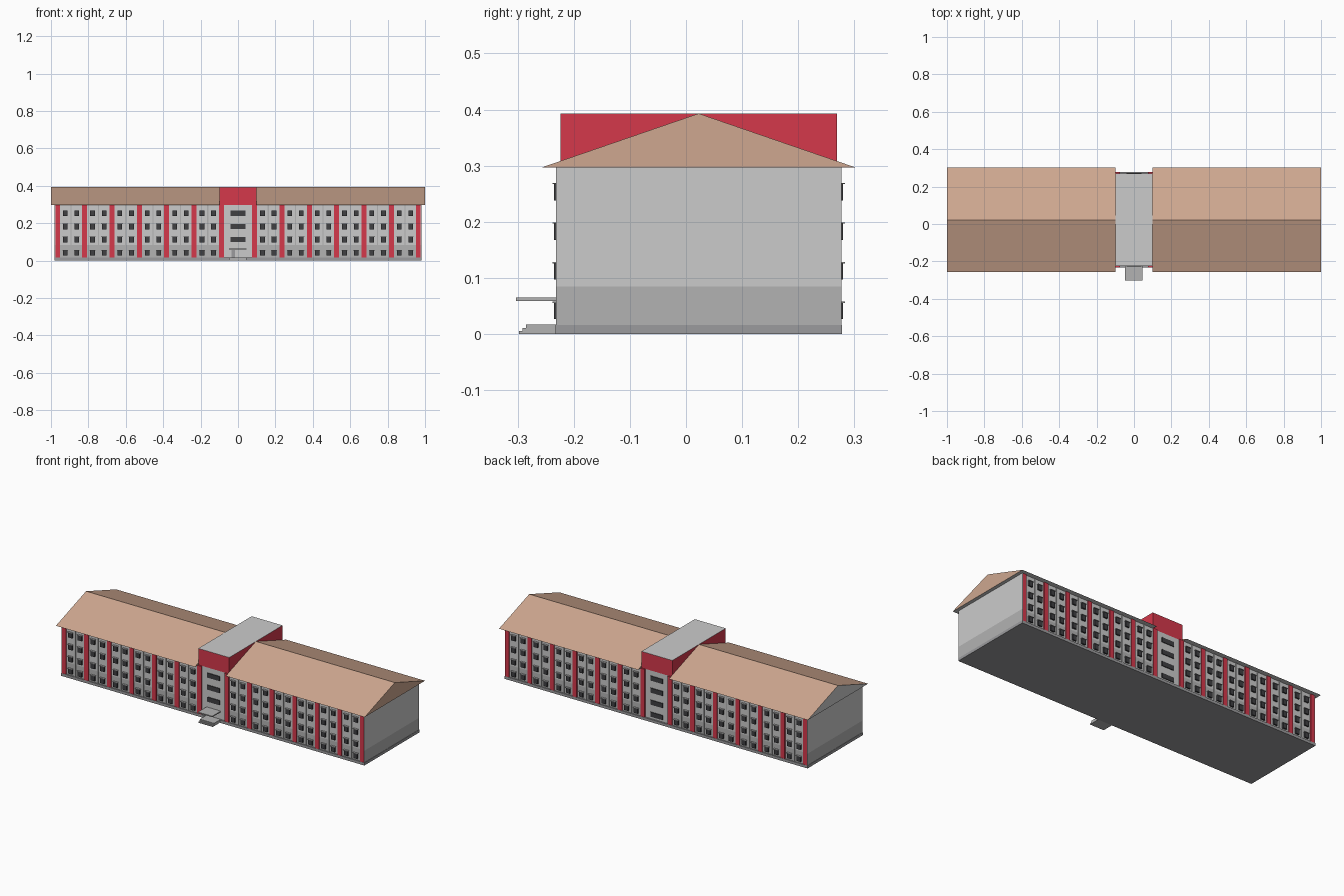
import bpy, bmesh

if "Cube" in bpy.data.objects:
    bpy.data.objects.remove(bpy.data.objects["Cube"])

YC = 0.0225      # depth centre of the main block
H0, H1 = 0.016, 0.297
RIDGE = 0.393


def mat(name, r, g, b):
    m = bpy.data.materials.new(name)
    m.diffuse_color = (r, g, b, 1)
    m.use_nodes = True
    m.node_tree.nodes["Principled BSDF"].inputs["Base Color"].default_value = m.diffuse_color
    return m


RED = mat("red", 0.66, 0.04, 0.07)
ROOF = mat("roof_brown", 0.62, 0.39, 0.28)
BLACK = mat("dark_glass", 0.05, 0.05, 0.055)
LIGHT = mat("light_grey", 0.72, 0.72, 0.72)
MID = mat("mid_grey", 0.60, 0.60, 0.60)
DARK = mat("dark_grey", 0.45, 0.45, 0.45)
PLINTH = mat("plinth_grey", 0.33, 0.33, 0.34)


def boxes(name, items, material):
    """One object from boxes given as (x0, x1, y0, y1, z0, z1)."""
    bm = bmesh.new()
    for x0, x1, y0, y1, z0, z1 in items:
        vs = bmesh.ops.create_cube(bm, size=1)["verts"]
        for v in vs:
            v.co.x = x1 if v.co.x > 0 else x0
            v.co.y = y1 if v.co.y > 0 else y0
            v.co.z = z1 if v.co.z > 0 else z0
    me = bpy.data.meshes.new(name)
    bm.to_mesh(me)
    bm.free()
    ob = bpy.data.objects.new(name, me)
    bpy.context.collection.objects.link(ob)
    me.materials.append(material)
    return ob


def both_faces(x0, x1, d0, d1, z0, z1):
    """Front and back copies; d is the distance from the depth centre."""
    return [(x0, x1, YC - d1, YC - d0, z0, z1),
            (x0, x1, YC + d0, YC + d1, z0, z1)]


# Plinth
boxes("plinth", [(-0.982, 0.982, YC - 0.2555, YC + 0.2555, 0, H0)], PLINTH)

# Wing walls in three tonal bands, with full-depth end walls
for name, z0, z1, m in (("lower_wall", H0, 0.085, DARK),
                        ("middle_wall", 0.085, 0.225, MID),
                        ("upper_wall", 0.225, H1, LIGHT)):
    parts = []
    for s in (-1, 1):
        a, b = sorted((s * 0.1, s * 0.977))
        parts.append((a, b, YC - 0.249, YC + 0.249, z0, z1))
        a, b = sorted((s * 0.977, s * 0.98))
        parts.append((a, b, YC - 0.2545, YC + 0.2545, z0, z1))
    boxes(name, parts, m)

# Red pillars, bay dividers and windows
FLOORS = [0.0265 + 0.0705 * i for i in range(4)]
STEP, FIRST, HALF = 0.1463, 0.0885, 0.0135
pillars, dividers, windows, hoods = [], [], [], []
for s in (-1, 1):
    for i in range(7):
        c = s * (FIRST + STEP * i)
        a, b = c - HALF, c + HALF
        if i == 6:
            a, b = max(a, -0.977), min(b, 0.977)
        pillars += both_faces(a, b, 0.24, 0.2545, H0, H1)
        if i == 6:
            continue
        m = c + s * STEP / 2
        dividers += both_faces(m - 0.003, m + 0.003, 0.24, 0.2535, H0, H1)
        for w in (m - 0.031, m + 0.031):
            for z in FLOORS:
                windows += both_faces(w - 0.0125, w + 0.0125, 0.245, 0.2575, z, z + 0.029)
                hoods += both_faces(w - 0.0155, w + 0.0155, 0.245, 0.2605, z + 0.029, z + 0.0315)
boxes("red_pillars", pillars, RED)
boxes("bay_dividers", dividers, DARK)

# Central stair tower: grey shaft, red crown, grey flat roof
boxes("tower_shaft", [(-0.1, 0.1, YC - 0.2465, YC + 0.2465, H0, H1)], LIGHT)
boxes("tower_crown", [(-0.1, 0.1, YC - 0.2465, YC + 0.2465, H1, RIDGE - 0.001)], RED)
boxes("tower_roof", [(-0.1, 0.1, YC - 0.2465, YC + 0.2465, RIDGE - 0.001, RIDGE)], LIGHT)
for i, z in enumerate(FLOORS):
    pair = both_faces(-0.04, 0.04, 0.24, 0.251, z + 0.002, z + 0.029)
    windows += pair if i else pair[1:]
boxes("windows", windows, BLACK)
boxes("window_hoods", hoods, DARK)

# Entrance: door, canopy, steps
YF = YC - 0.24
boxes("entrance_door", [(-0.036, -0.016, YC - 0.251, YF, H0, 0.056)], PLINTH)
boxes("entrance_canopy", [(-0.047, 0.045, -0.303, YF, 0.059, 0.065)], DARK)
boxes("entrance_steps", [(-0.047, 0.045, y, YF, z, z + 0.0055)
                         for y, z in ((-0.298, 0), (-0.291, 0.0055), (-0.285, 0.011))], DARK)


# Gabled roofs, one per wing, with grey soffits
def gable_roof(name, x0, x1):
    prof = [(YC - 0.279, H1), (YC + 0.279, H1), (YC, RIDGE)]
    bm = bmesh.new()
    a = [bm.verts.new((x0, y, z)) for y, z in prof]
    b = [bm.verts.new((x1, y, z)) for y, z in prof]
    left = bm.faces.new(a)
    bm.faces.new(b)
    for i in range(3):
        j = (i + 1) % 3
        f = bm.faces.new((a[i], a[j], b[j], b[i]))
        f.material_index = 1 if i == 0 else 0
    if x0 < -0.5:
        left.material_index = 1
    bmesh.ops.recalc_face_normals(bm, faces=bm.faces)
    me = bpy.data.meshes.new(name)
    bm.to_mesh(me)
    bm.free()
    me.materials.append(ROOF)
    me.materials.append(MID)
    bpy.context.collection.objects.link(bpy.data.objects.new(name, me))


gable_roof("left_roof", -1.0, -0.1)
gable_roof("right_roof", 0.1, 1.0)
